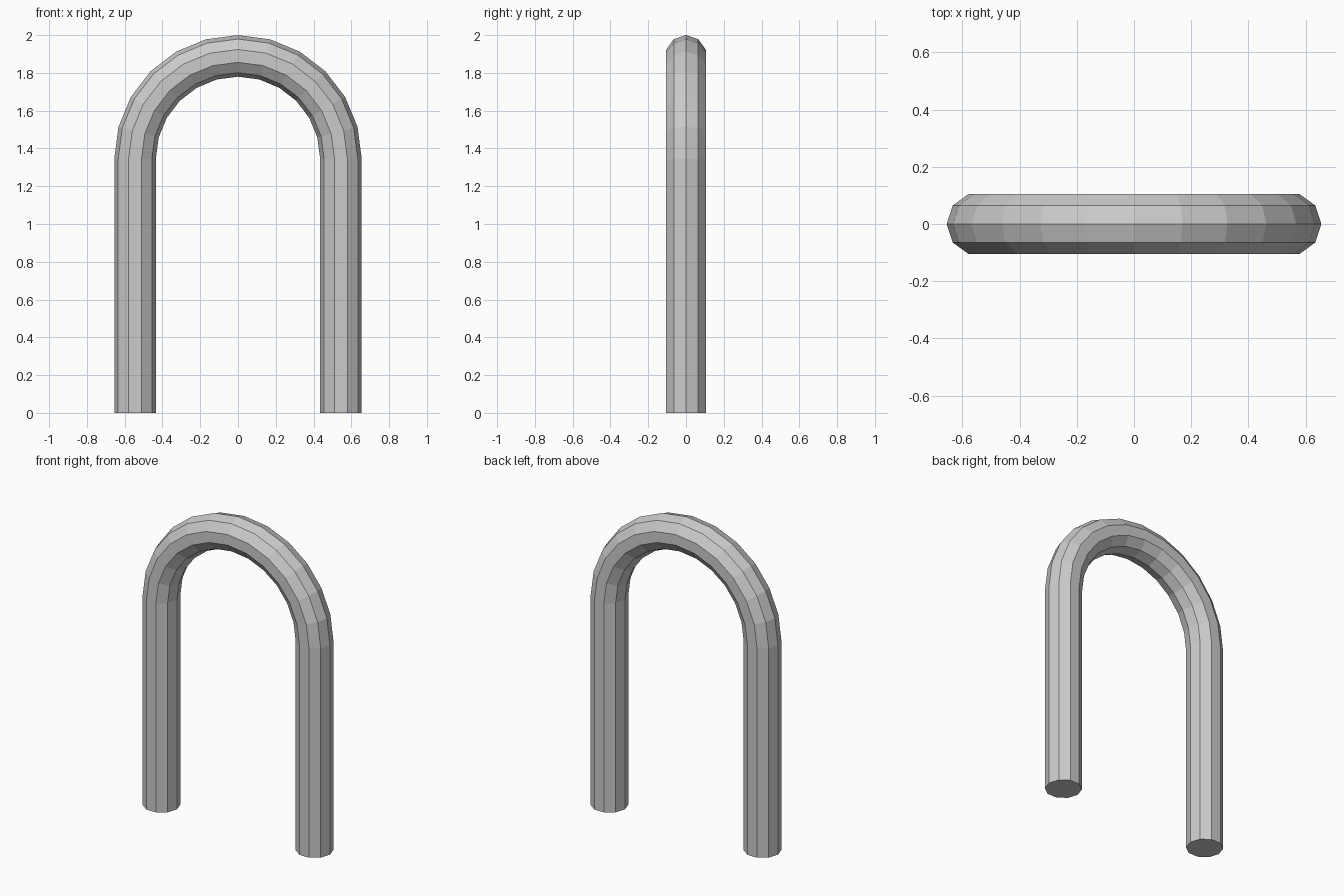
import bpy, bmesh
from math import sin, cos, pi

if "Cube" in bpy.data.objects:
    bpy.data.objects.remove(bpy.data.objects["Cube"])

R, r, LEG = 0.545, 0.11, 1.345   # arch radius, tube radius, leg height
SIDES, STEPS = 10, 12

bm = bmesh.new()


def ring(angle, drop=0.0):
    """Decagon section across the tube at an angle around the arch."""
    verts = []
    for i in range(SIDES):
        t = 2 * pi * i / SIDES
        d = R + r * cos(t)
        verts.append(bm.verts.new((d * cos(angle), r * sin(t), LEG + d * sin(angle) - drop)))
    return verts


# right foot, half-circle arch, left foot
rings = [ring(0, LEG)]
rings += [ring(pi * k / STEPS) for k in range(STEPS + 1)]
rings.append(ring(pi, LEG))

# tube walls
for a, b in zip(rings, rings[1:]):
    for i in range(SIDES):
        j = (i + 1) % SIDES
        bm.faces.new((a[i], a[j], b[j], b[i]))

# flat end caps
bm.faces.new(rings[0])
bm.faces.new(rings[-1])
bmesh.ops.recalc_face_normals(bm, faces=bm.faces[:])

mesh = bpy.data.meshes.new("arched_tube")
bm.to_mesh(mesh)
bm.free()
bpy.context.collection.objects.link(bpy.data.objects.new("arched_tube", mesh))
